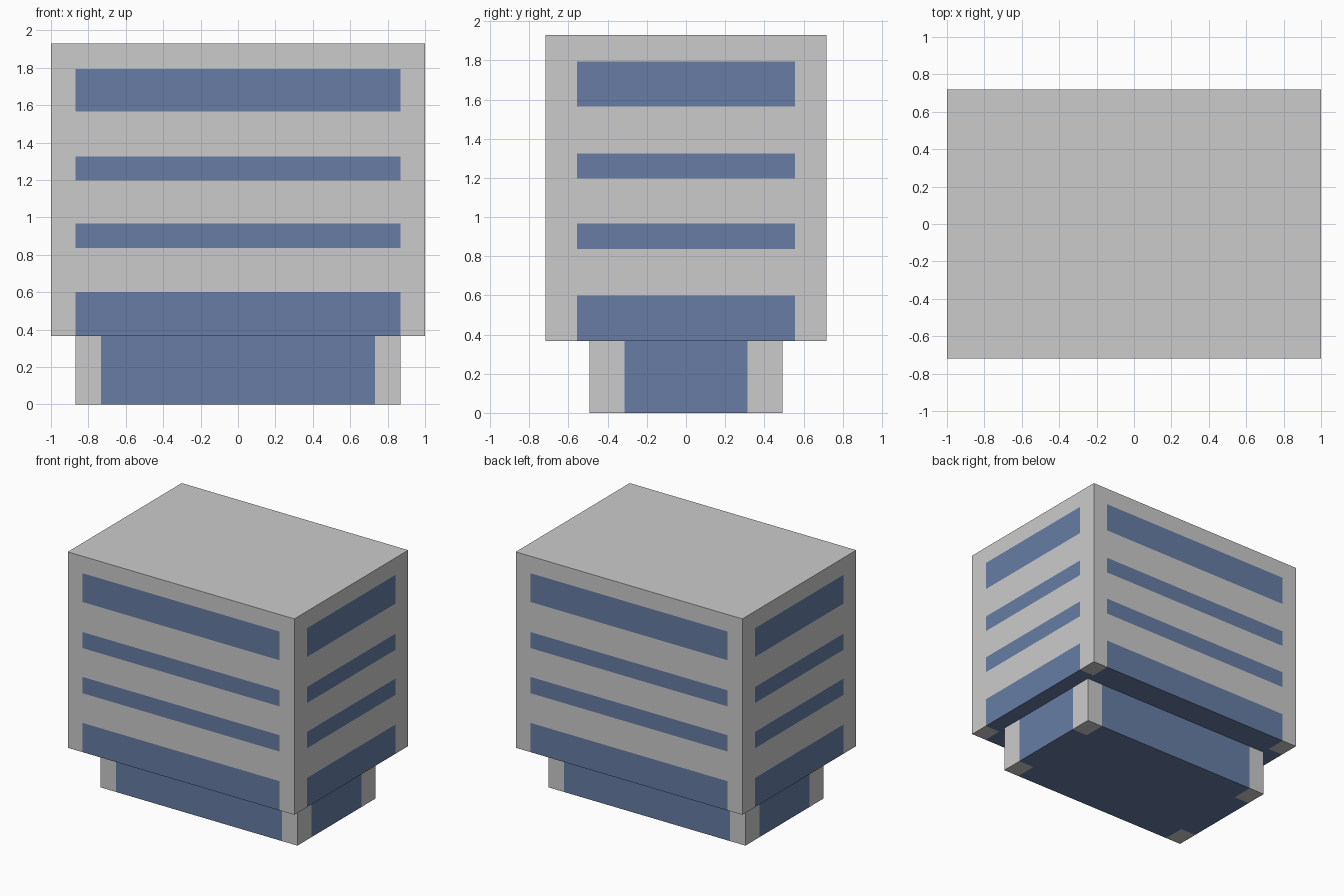
import bpy, bmesh
from mathutils import Vector

if "Cube" in bpy.data.objects:
    bpy.data.objects.remove(bpy.data.objects["Cube"])


def material(name, color):
    m = bpy.data.materials.new(name)
    m.diffuse_color = (*color, 1.0)
    m.use_nodes = True
    m.node_tree.nodes["Principled BSDF"].inputs["Base Color"].default_value = m.diffuse_color
    return m


WALL = material("wall grey", (0.6, 0.6, 0.6))
GLASS = material("window blue", (0.136, 0.204, 0.376))


def block(name, half_x, half_y, z0, z1, win_x, win_y, bands):
    """Box with flush window bands; the lowest band runs through its underside."""
    bm = bmesh.new()
    bmesh.ops.create_cube(bm, size=1)
    for v in bm.verts:
        v.co = Vector((v.co.x * 2 * half_x, v.co.y * 2 * half_y,
                       z0 + (v.co.z + 0.5) * (z1 - z0)))

    # cut lines around the window edges
    cuts = [((s * win_x, 0, 0), (1, 0, 0)) for s in (-1, 1)]
    cuts += [((0, s * win_y, 0), (0, 1, 0)) for s in (-1, 1)]
    cuts += [((0, 0, z), (0, 0, 1)) for band in bands for z in band if z0 < z < z1]
    for co, no in cuts:
        geom = bm.verts[:] + bm.edges[:] + bm.faces[:]
        bmesh.ops.bisect_plane(bm, geom=geom, plane_co=co, plane_no=no)

    # wall faces inside a band, and the cross-shaped underside, become glass
    bm.normal_update()
    for f in bm.faces:
        c = f.calc_center_median()
        in_x, in_y = abs(c.x) < win_x, abs(c.y) < win_y
        in_band = any(a < c.z < b for a, b in bands)
        if f.normal.z < -0.5:
            glass = in_x or in_y
        elif f.normal.z > 0.5:
            glass = False
        else:
            glass = in_band and (in_y if abs(f.normal.x) > 0.5 else in_x)
        f.material_index = int(glass)

    mesh = bpy.data.meshes.new(name)
    bm.to_mesh(mesh)
    bm.free()
    mesh.materials.append(WALL)
    mesh.materials.append(GLASS)
    obj = bpy.data.objects.new(name, mesh)
    bpy.context.collection.objects.link(obj)
    return obj


# recessed ground floor with one tall window per side
block("ground_floor", 0.87, 0.493, 0.0, 0.367, 0.732, 0.315, [(0.0, 0.367)])

# overhanging upper floors with four window bands
block("upper_floors", 1.0, 0.718, 0.367, 1.93, 0.868, 0.556,
      [(0.367, 0.60), (0.837, 0.967), (1.197, 1.325), (1.565, 1.794)])
